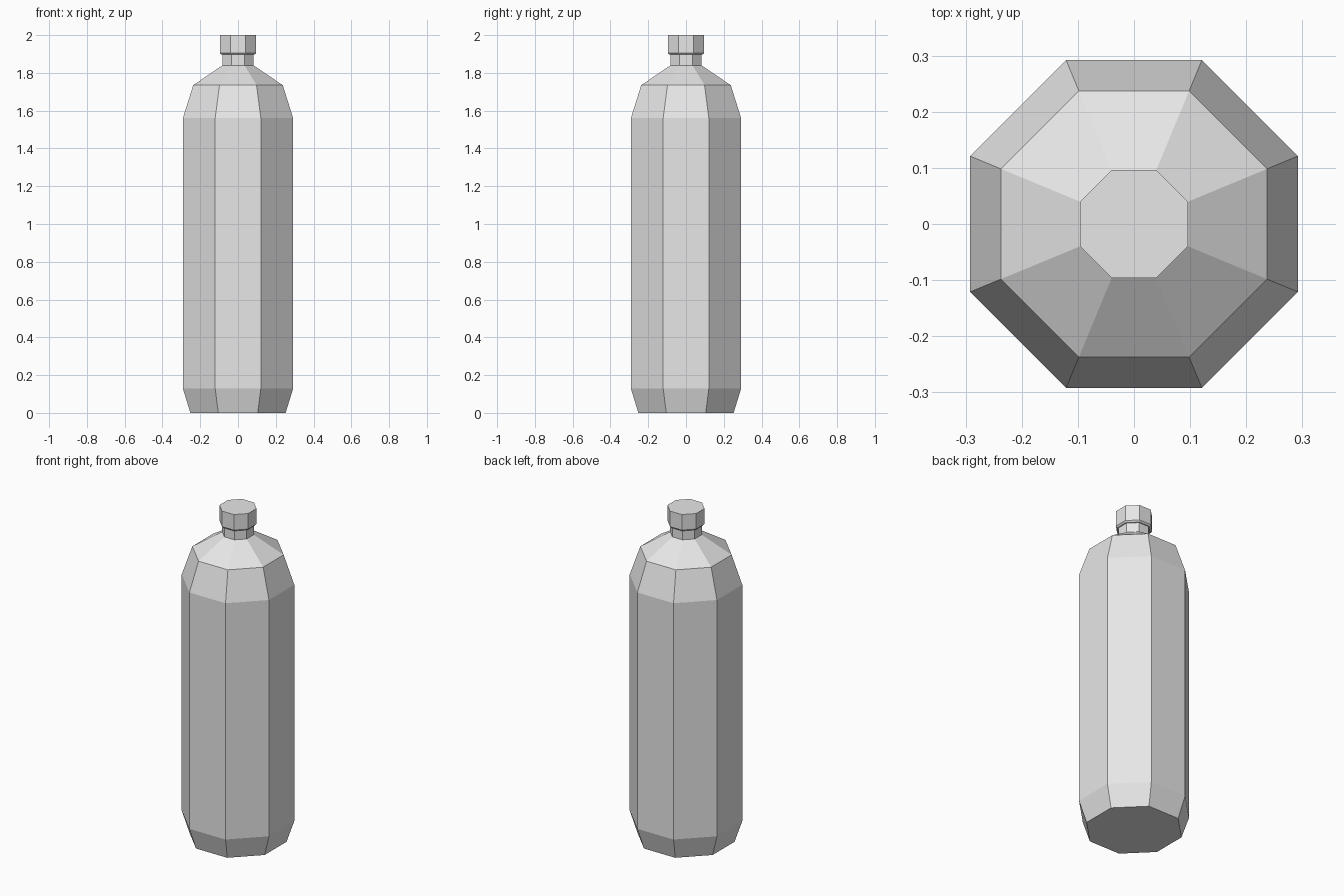
import bpy
import bmesh
import math

cube = bpy.data.objects.get("Cube")
if cube:
    bpy.data.objects.remove(cube, do_unlink=True)

SIDES = 8

grey = bpy.data.materials.new("light_grey")
grey.use_nodes = True
colour = (0.8, 0.8, 0.8, 1)
grey.diffuse_color = colour
grey.node_tree.nodes["Principled BSDF"].inputs["Base Color"].default_value = colour


def lathe(name, profile):
    """Stack octagonal rings of (flat-to-centre radius, height) and cap both ends."""
    bm = bmesh.new()
    rings = []
    for apothem, z in profile:
        r = apothem / math.cos(math.pi / SIDES)
        angles = [(i + 0.5) * math.tau / SIDES for i in range(SIDES)]
        rings.append([bm.verts.new((r * math.cos(a), r * math.sin(a), z)) for a in angles])
    for low, high in zip(rings, rings[1:]):
        for i in range(SIDES):
            j = (i + 1) % SIDES
            bm.faces.new((low[i], low[j], high[j], high[i]))
    bm.faces.new(rings[0][::-1])
    bm.faces.new(rings[-1])
    mesh = bpy.data.meshes.new(name)
    bm.to_mesh(mesh)
    bm.free()
    mesh.materials.append(grey)
    obj = bpy.data.objects.new(name, mesh)
    bpy.context.collection.objects.link(obj)
    return obj


# Body with tapered base, straight wall, shoulder and neck
lathe("bottle_body", [(0.252, 0), (0.292, 0.13), (0.292, 1.56), (0.237, 1.735),
                      (0.082, 1.84), (0.082, 1.91)])

# Screw cap with a slim chamfer on its lower rim
lathe("bottle_cap", [(0.088, 1.897), (0.096, 1.906), (0.096, 2.0)])
